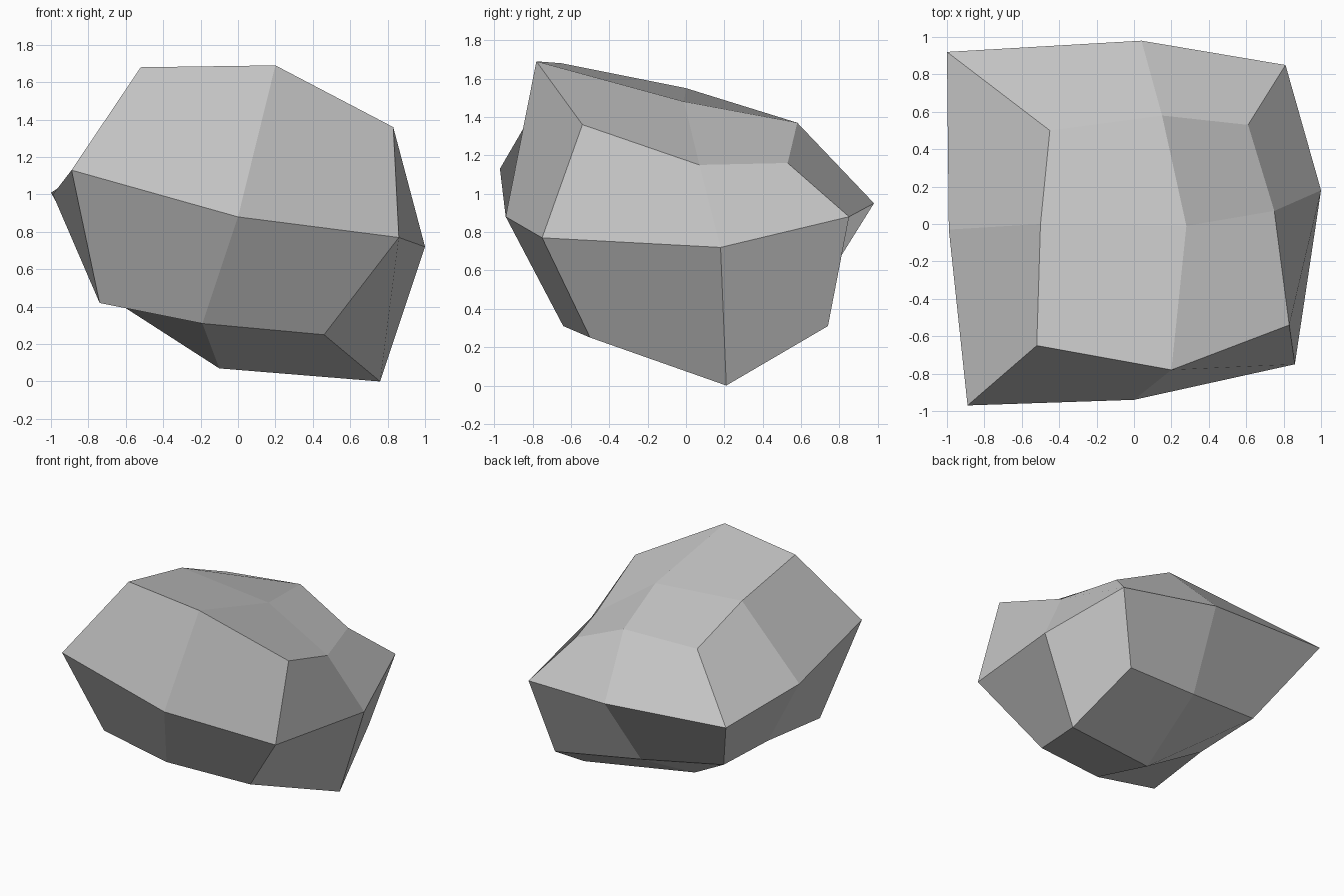
import bpy
import bmesh
from mathutils import Vector

# Remove the default cube only
default_cube = bpy.data.objects.get("Cube")
if default_cube:
    bpy.data.objects.remove(default_cube, do_unlink=True)


def make_material(name, color):
    material = bpy.data.materials.new(name)
    material.use_nodes = True
    material.diffuse_color = color
    shader = material.node_tree.nodes["Principled BSDF"]
    shader.inputs["Base Color"].default_value = color
    shader.inputs["Roughness"].default_value = 1
    return material


# Three rings of the boulder; rows run front to back, points run along x
underside = [
    [(-.74, -.65, .42), (-.19, -.64, .31), (.46, -.5, .25)],
    [(-.69, -.06, .45), (-.1, .03, .07), (.76, .21, 0)],
    [(-.7, .52, .48), (-.04, .63, .39), (.65, .74, .31)],
]
girdle = [
    [(-.89, -.97, 1.13), (0, -.94, .88), (.86, -.75, .77)],
    [(-.99, -.03, 1), None, (1, .18, .72)],
    [(-1, .92, 1.01), (.04, .98, .95), (.81, .85, .88)],
]
crown = [
    [(-.52, -.65, 1.68), (.2, -.78, 1.69), (.83, -.54, 1.36)],
    [(-.5, 0, 1.55), (.28, -.01, 1.48), (.75, .07, 1.15)],
    [(-.45, .5, 1.34), (.15, .58, 1.37), (.61, .53, 1.16)],
]
layers = [underside, girdle, crown]


def fold_direction(normal):
    """Direction in which the bent quads of one cube side are creased."""
    if abs(normal.z) > .5:
        return Vector((1, normal.z, 0))
    up = Vector((0, 0, 1))
    return up - up.cross(normal)


def align_fold(bm, face):
    """Rebuild a quad so that its first and third corners span the crease."""
    fold = fold_direction(face.normal)
    corners = face.verts[:]
    if abs((corners[2].co - corners[0].co).dot(fold)) < .5:
        corners = corners[1:] + corners[:1]
    bm.faces.remove(face)
    bm.faces.new(corners).smooth = False


# Boulder: a once-subdivided cube pulled into a rough, faceted stone
bm = bmesh.new()
bmesh.ops.create_cube(bm, size=2)
bmesh.ops.subdivide_edges(bm, edges=bm.edges[:], cuts=1, use_grid_fill=True)
bm.normal_update()
for quad in bm.faces[:]:
    align_fold(bm, quad)
for vert in bm.verts:
    column, row, layer = (round(value) + 1 for value in vert.co)
    vert.co = Vector(layers[layer][row][column])
bm.normal_update()

mesh = bpy.data.meshes.new("boulder")
bm.to_mesh(mesh)
bm.free()
mesh.materials.append(make_material("stone grey", (.56, .56, .56, 1)))
boulder = bpy.data.objects.new("boulder", mesh)
bpy.context.collection.objects.link(boulder)
